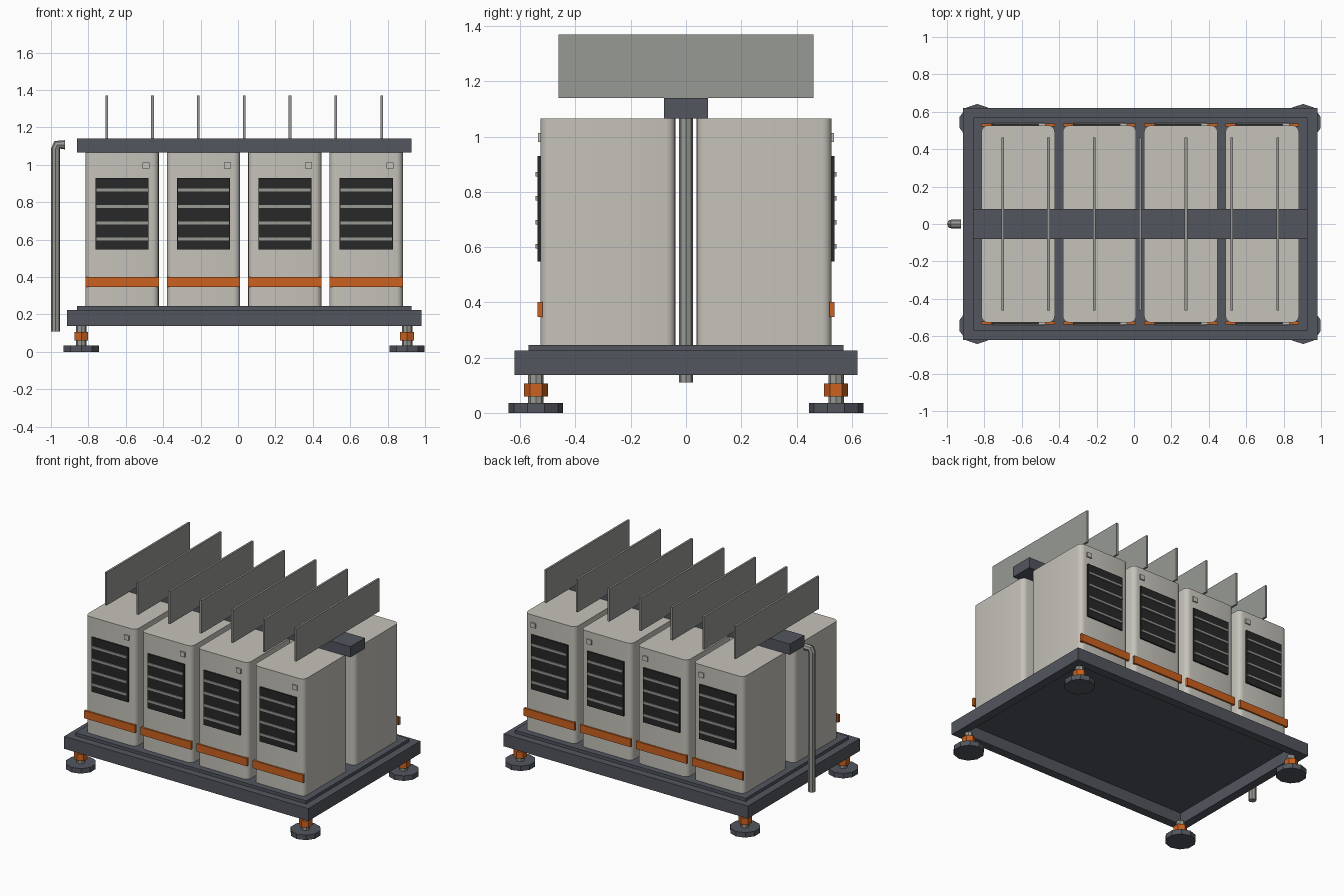
import bpy
import bmesh
import math
from mathutils import Vector

default = bpy.data.objects.get("Cube")
if default:
    bpy.data.objects.remove(default, do_unlink=True)


def material(name, r, g, b):
    m = bpy.data.materials.new(name)
    m.use_nodes = True
    m.diffuse_color = (r, g, b, 1)
    for node in m.node_tree.nodes:
        if node.type == 'BSDF_PRINCIPLED':
            node.inputs["Base Color"].default_value = (r, g, b, 1)
    return m


CREAM = material("warm_cream", 0.56, 0.54, 0.49)
SLATE = material("slate_frame", 0.084, 0.092, 0.11)
ORANGE = material("safety_orange", 0.60, 0.12, 0.014)
BLACK = material("vent_black", 0.02, 0.021, 0.02)
STEEL = material("dull_steel", 0.31, 0.32, 0.295)

CX = 0.033    # centre of the skid along x


def finish(name, bm, mat):
    mesh = bpy.data.meshes.new(name)
    bm.to_mesh(mesh)
    bm.free()
    mesh.materials.append(mat)
    obj = bpy.data.objects.new(name, mesh)
    bpy.context.collection.objects.link(obj)
    return obj


def box(name, x, y, z, mat, corner=0.0):
    """Box from (min, max) spans; corner rounds the upright edges."""
    bm = bmesh.new()
    bmesh.ops.create_cube(bm, size=1)
    for v in bm.verts:
        v.co = Vector([s[0] if c < 0 else s[1] for c, s in zip(v.co, (x, y, z))])
    if corner:
        upright = [e for e in bm.edges
                   if abs(e.verts[0].co.z - e.verts[1].co.z) > 0.01]
        bmesh.ops.bevel(bm, geom=upright, offset=corner, segments=4,
                        profile=0.5, affect='EDGES')
    obj = finish(name, bm, mat)
    if corner:
        bpy.ops.object.select_all(action='DESELECT')
        obj.select_set(True)
        bpy.context.view_layer.objects.active = obj
        bpy.ops.object.shade_smooth_by_angle(angle=math.radians(35))
    return obj


def disc(name, x, y, z, radius, sides, mat):
    """Upright prism with a corner pointing along y."""
    bm = bmesh.new()
    ring = [bm.verts.new((x + radius * math.sin(math.tau * i / sides),
                          y + radius * math.cos(math.tau * i / sides), z[0]))
            for i in range(sides)]
    base = bm.faces.new(ring)
    top = bmesh.ops.extrude_face_region(bm, geom=[base])
    bmesh.ops.translate(bm, vec=(0, 0, z[1] - z[0]),
                        verts=[g for g in top["geom"]
                               if isinstance(g, bmesh.types.BMVert)])
    bmesh.ops.recalc_face_normals(bm, faces=bm.faces)
    return finish(name, bm, mat)


# Skid frame: a ring of beams under a thin deck
HX, HY, BEAM = 0.947, 0.62, 0.06
for side, tag in ((-1, "front"), (1, "back")):
    box(f"{tag}_beam", (CX - HX, CX + HX),
        sorted((side * HY, side * (HY - BEAM))), (0.138, 0.225), SLATE)
for side, tag in ((-1, "right"), (1, "left")):
    box(f"{tag}_beam", sorted((CX + side * HX, CX + side * (HX - BEAM))),
        (-HY + BEAM, HY - BEAM), (0.138, 0.225), SLATE)
box("deck", (CX - 0.895, CX + 0.895), (-0.57, 0.57), (0.22, 0.246), SLATE)

# Levelling feet
for sx, xtag in ((-1, "right"), (1, "left")):
    for sy, ytag in ((-1, "front"), (1, "back")):
        x, y, tag = CX + sx * 0.871, sy * 0.543, f"{ytag}_{xtag}"
        disc(f"{tag}_foot_pad", x, y, (0, 0.035), 0.0985, 10, SLATE)
        disc(f"{tag}_foot_stem", x, y, (0.03, 0.14), 0.028, 8, STEEL)
        disc(f"{tag}_foot_nut", x, y, (0.06, 0.107), 0.043, 6, ORANGE)

# Two rows of four cabinets, each with its outer face dressed
for sy, tag in ((-1, "front"), (1, "back")):
    def span(inner, outer):
        return sorted((sy * inner, sy * outer))

    for i in range(4):
        cx = CX + (i - 1.5) * 0.435
        n = f"{tag}_{i + 1}"
        box(f"cabinet_{n}", (cx - 0.196, cx + 0.196), span(0.038, 0.527),
            (0.246, 1.065), CREAM, corner=0.035)
        box(f"vent_panel_{n}", (cx - 0.142, cx + 0.142), span(0.52, 0.537),
            (0.548, 0.929), BLACK)
        for k in range(4):
            z = 0.603 + k * 0.087
            box(f"vent_slat_{n}_{k + 1}", (cx - 0.137, cx + 0.137),
                span(0.53, 0.544), (z - 0.008, z + 0.008), STEEL)
        box(f"band_{n}", (cx - 0.196, cx + 0.196), span(0.52, 0.538),
            (0.347, 0.401), ORANGE)
        box(f"badge_{n}", (cx + 0.109, cx + 0.146), span(0.52, 0.536),
            (0.98, 1.013), CREAM)

# Roof spine and its cooling fins
box("roof_spine", (CX - 0.895, CX + 0.895), (-0.08, 0.08), (1.065, 1.14), SLATE)
for i in range(7):
    x = CX + (i - 3) * 0.245
    box(f"roof_fin_{i + 1}", (x - 0.007, x + 0.007), (-0.462, 0.462),
        (1.14, 1.37), STEEL)

# Bent drain pipe at the right end
curve = bpy.data.curves.new("drain_pipe", 'CURVE')
curve.dimensions = '3D'
path = [(-0.975, 0.11), (-0.975, 1.085), (-0.967, 1.107), (-0.925, 1.107)]
spline = curve.splines.new('POLY')
spline.points.add(len(path) - 1)
for p, (x, z) in zip(spline.points, path):
    p.co = (x, 0, z, 1)
spline.use_smooth = False
curve.bevel_depth = 0.0245
curve.bevel_resolution = 2
curve.use_fill_caps = True
curve.materials.append(STEEL)
pipe = bpy.data.objects.new("drain_pipe", curve)
bpy.context.collection.objects.link(pipe)
bpy.ops.object.select_all(action='DESELECT')
pipe.select_set(True)
bpy.context.view_layer.objects.active = pipe
bpy.ops.object.convert(target='MESH')
